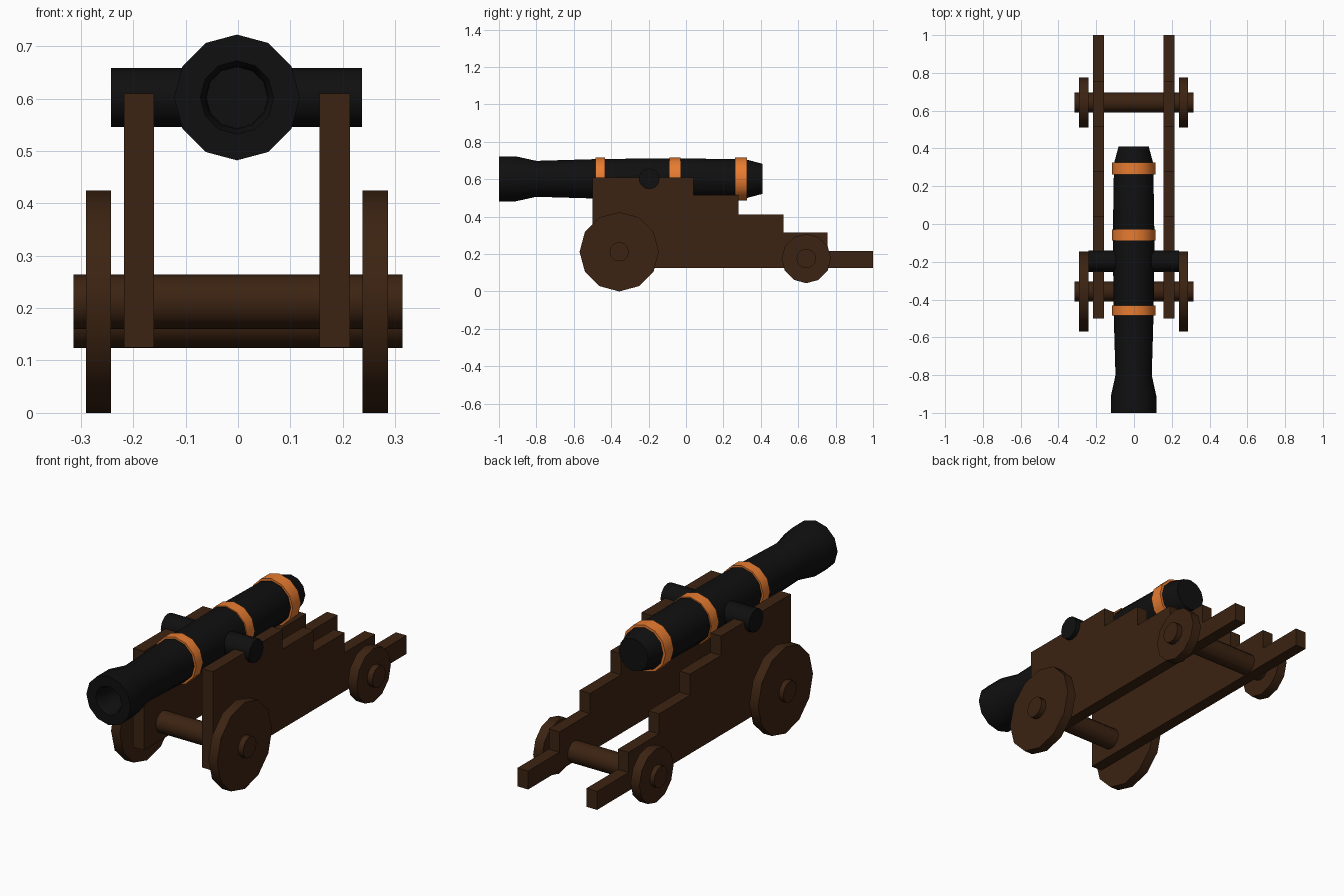
import bpy, bmesh, math

if "Cube" in bpy.data.objects:
    bpy.data.objects.remove(bpy.data.objects["Cube"])

def material(name, rgb):
    m = bpy.data.materials.new(name)
    m.diffuse_color = (*rgb, 1)
    m.use_nodes = True
    m.node_tree.nodes["Principled BSDF"].inputs["Base Color"].default_value = m.diffuse_color
    return m

WOOD = material("dark_wood", (0.045, 0.017, 0.006))
IRON = material("black_iron", (0.005, 0.005, 0.005))
COPPER = material("copper", (0.80, 0.20, 0.03))

def finish(name, bm, mat, smooth=True):
    bmesh.ops.recalc_face_normals(bm, faces=bm.faces)
    me = bpy.data.meshes.new(name)
    bm.to_mesh(me)
    bm.free()
    ob = bpy.data.objects.new(name, me)
    bpy.context.collection.objects.link(ob)
    me.materials.append(mat)
    if smooth:
        bpy.ops.object.select_all(action='DESELECT')
        ob.select_set(True)
        bpy.context.view_layer.objects.active = ob
        bpy.ops.object.shade_smooth_by_angle(angle=math.radians(40))
    return ob

def lathe(name, profile, mat, axis='Y', centre=(0, 0, 0), closed=False, n=12):
    """Revolve (position, radius) points about an axis through centre."""
    bm = bmesh.new()
    rings = []
    for t, r in profile:
        ring = []
        for i in range(n):
            a = 2 * math.pi * i / n
            s, c = r * math.sin(a), r * math.cos(a)
            p = (s, t, c) if axis == 'Y' else (t, s, c)
            ring.append(bm.verts.new([p[k] + centre[k] for k in range(3)]))
        rings.append(ring)
    pairs = list(zip(rings, rings[1:]))
    if closed:
        pairs.append((rings[-1], rings[0]))
    else:
        bm.faces.new(rings[0])
        bm.faces.new(rings[-1])
    for a, b in pairs:
        for i in range(n):
            j = (i + 1) % n
            bm.faces.new((a[i], a[j], b[j], b[i]))
    return finish(name, bm, mat)

def cylinder(name, x0, x1, r, y, z, mat):
    return lathe(name, [(x0, r), (x1, r)], mat, 'X', (0, y, z))

OFF = -0.002   # slight sideways offset of barrel, cheeks and wheels
BZ = 0.602     # barrel axis height

# Barrel with flared muzzle and hollow bore
lathe("barrel", [(-0.80, 0.058), (-0.98, 0.060), (-1.0, 0.070), (-1.0, 0.120),
                 (-0.91, 0.120), (-0.80, 0.096), (-0.46, 0.106), (-0.06, 0.110),
                 (0.32, 0.104), (0.41, 0.080)], IRON, centre=(OFF, 0, BZ))

# Copper bands round the barrel
for i, (y0, y1) in enumerate([(-0.485, -0.432), (-0.088, -0.03), (0.262, 0.326)]):
    lathe(f"barrel_band_{i + 1}", [(y0, 0.09), (y0, 0.115), (y1, 0.115), (y1, 0.09)],
          COPPER, centre=(OFF, 0, BZ), closed=True)

# Trunnion bar
cylinder("trunnion", -0.242, 0.237, 0.056, -0.197, BZ, IRON)

# Stepped carriage cheeks
STEPS = [(0.04, 0.61), (0.28, 0.515), (0.52, 0.412), (0.757, 0.314), (1.0, 0.215)]
outline = [(-0.50, 0.125), (-0.50, 0.61)]
for k, (y, z) in enumerate(STEPS):
    outline.append((y, z))
    outline.append((y, STEPS[k + 1][1] if k + 1 < len(STEPS) else 0.125))
for side, s in (("left", -1), ("right", 1)):
    bm = bmesh.new()
    x0 = OFF + s * 0.187 - 0.029
    f = bm.faces.new([bm.verts.new((x0, y, z)) for y, z in outline])
    ext = bmesh.ops.extrude_face_region(bm, geom=[f])
    bmesh.ops.translate(bm, vec=(0.058, 0, 0),
                        verts=[v for v in ext["geom"] if isinstance(v, bmesh.types.BMVert)])
    finish(f"cheek_{side}", bm, WOOD, smooth=False)

# Axles and wheels
for pos, y, z, r in (("front", -0.357, 0.212, 0.212), ("rear", 0.643, 0.176, 0.132)):
    cylinder(f"{pos}_axle", -0.314, 0.314, 0.052, y, z, WOOD)
    for side, s in (("left", -1), ("right", 1)):
        xc = OFF + s * 0.264
        cylinder(f"{pos}_wheel_{side}", xc - 0.024, xc + 0.024, r, y, z, WOOD)
